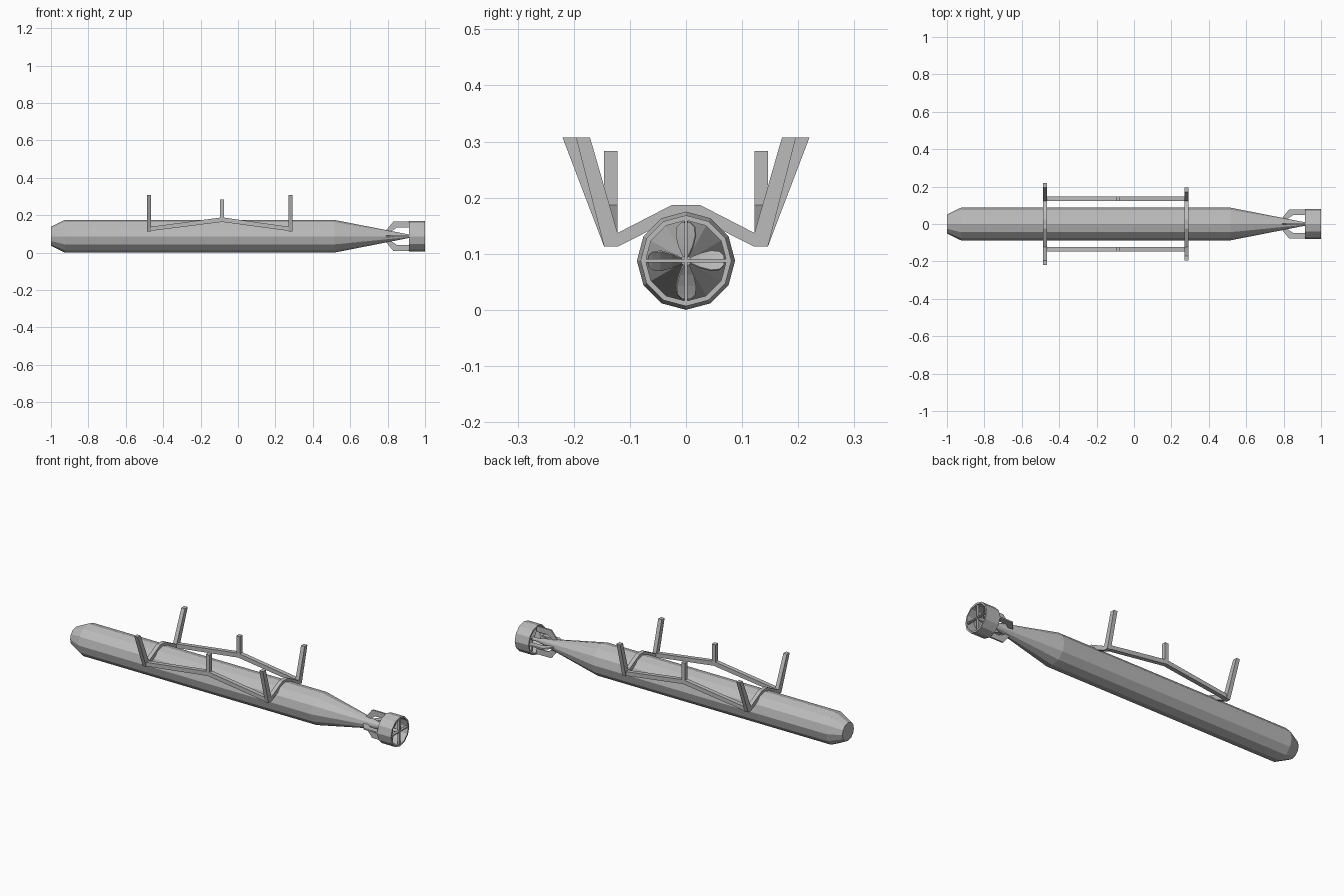
import bpy, bmesh, math
from mathutils import Matrix, Vector

if "Cube" in bpy.data.objects:
    bpy.data.objects.remove(bpy.data.objects["Cube"])

AXIS_Z = 0.0875   # height of the hull axis
SIDES = 12

grey = bpy.data.materials.new("plain_grey")
grey.use_nodes = True
grey.diffuse_color = (0.5, 0.5, 0.5, 1)
grey.node_tree.nodes["Principled BSDF"].inputs["Base Color"].default_value = (0.5, 0.5, 0.5, 1)


def finish(name, bm):
    bmesh.ops.recalc_face_normals(bm, faces=bm.faces)
    mesh = bpy.data.meshes.new(name)
    bm.to_mesh(mesh)
    bm.free()
    mesh.materials.append(grey)
    obj = bpy.data.objects.new(name, mesh)
    bpy.context.collection.objects.link(obj)
    return obj


def revolve(name, profile, closed=False):
    """Turn (x, radius) points around the hull axis."""
    bm = bmesh.new()
    rings = []
    for x, r in profile:
        ring = []
        for i in range(SIDES):
            a = math.tau * i / SIDES
            ring.append(bm.verts.new((x, r * math.cos(a), AXIS_Z + r * math.sin(a))))
        rings.append(ring)
    pairs = list(zip(rings, rings[1:]))
    if closed:
        pairs.append((rings[-1], rings[0]))
    else:
        bm.faces.new(rings[0])
        bm.faces.new(rings[-1])
    for p, q in pairs:
        for i in range(SIDES):
            j = (i + 1) % SIDES
            bm.faces.new((p[i], p[j], q[j], q[i]))
    return finish(name, bm)


def prism(name, points, place, low, high):
    """Extrude a flat outline; place(u, v, w) gives the 3D position."""
    bm = bmesh.new()
    ends = [[bm.verts.new(place(u, v, w)) for u, v in points] for w in (low, high)]
    bm.faces.new(ends[0])
    bm.faces.new(ends[1])
    n = len(points)
    for i in range(n):
        j = (i + 1) % n
        bm.faces.new((ends[0][i], ends[0][j], ends[1][j], ends[1][i]))
    return finish(name, bm)


def spin(angle):
    centre = Vector((0, 0, AXIS_Z))
    return Matrix.Translation(centre) @ Matrix.Rotation(angle, 4, 'X') @ Matrix.Translation(-centre)


# Hull, propeller shaft and shroud ring
revolve("hull", [(-1, 0.051), (-0.925, 0.0875), (0.515, 0.0875), (0.915, 0.009)])
revolve("propeller_shaft", [(0.9, 0.009), (0.99, 0.009)])
revolve("shroud_ring", [(0.915, 0.081), (1, 0.081), (1, 0.072), (0.915, 0.072)], closed=True)

# Cross bars closing the rear of the shroud
for turn, label in ((0, "vertical"), (math.pi / 2, "horizontal")):
    bar = prism(label + "_cross_bar", [(0.985, -0.075), (0.999, -0.075), (0.999, 0.075), (0.985, 0.075)],
                lambda u, v, w: (u, w, AXIS_Z + v), -0.003, 0.003)
    bar.data.transform(spin(turn))

# Shroud struts and twisted propeller blades, four of each
strut = [(0.787, 0.026), (0.83, 0.078), (0.92, 0.078), (0.92, 0.047), (0.85, 0.047), (0.81, 0.02)]
blade = [(0.006, 0.008, 60), (0.025, 0.02, 52), (0.045, 0.024, 44), (0.06, 0.02, 38), (0.068, 0.01, 35)]
for k in range(4):
    turn = k * math.pi / 2
    obj = prism(f"shroud_strut_{k + 1}", strut, lambda u, v, w: (u, w, AXIS_Z + v), -0.004, 0.004)
    obj.data.transform(spin(turn))

    bm = bmesh.new()
    rows = []
    for r, half, pitch in blade:
        p = math.radians(pitch)
        rows.append([bm.verts.new((0.95 + s * half * math.sin(p), s * half * math.cos(p), AXIS_Z + r))
                     for s in (-1, 1)])
    for p, q in zip(rows, rows[1:]):
        bm.faces.new((p[0], p[1], q[1], q[0]))
    obj = finish(f"propeller_blade_{k + 1}", bm)
    obj.data.transform(spin(turn))
    solid = obj.modifiers.new("thickness", 'SOLIDIFY')
    solid.thickness = 0.003
    solid.offset = 0

# Cross frames: an arch over the hull with a raised arm on each side
for label, x, reach in (("front", -0.475, 0.22), ("rear", 0.28, 0.196)):
    half = [(0.025, 0.187), (0.122, 0.137), (reach - 0.025, 0.307), (reach, 0.307),
            (0.146, 0.113), (0.121, 0.113), (0.02, 0.164)]
    upper, lower = half[:4], half[4:]
    right = [(-y, z) for y, z in half]
    outline = upper + lower + right[::-1]
    prism(label + "_cross_frame", outline, lambda u, v, w: (w, u, v), x - 0.011, x + 0.011)

# Side rails rising to a short middle post
rail = [(-0.475, 0.115), (-0.475, 0.137), (-0.096, 0.187), (-0.074, 0.187), (0.28, 0.137),
        (0.28, 0.115), (-0.085, 0.164)]
post = [(-0.096, 0.17), (-0.074, 0.17), (-0.074, 0.283), (-0.096, 0.283)]
for side, s in (("left", 1), ("right", -1)):
    for part, outline in (("rail", rail), ("middle_post", post)):
        prism(f"{side}_{part}", outline, lambda u, v, w: (u, s * w, v), 0.122, 0.146)
